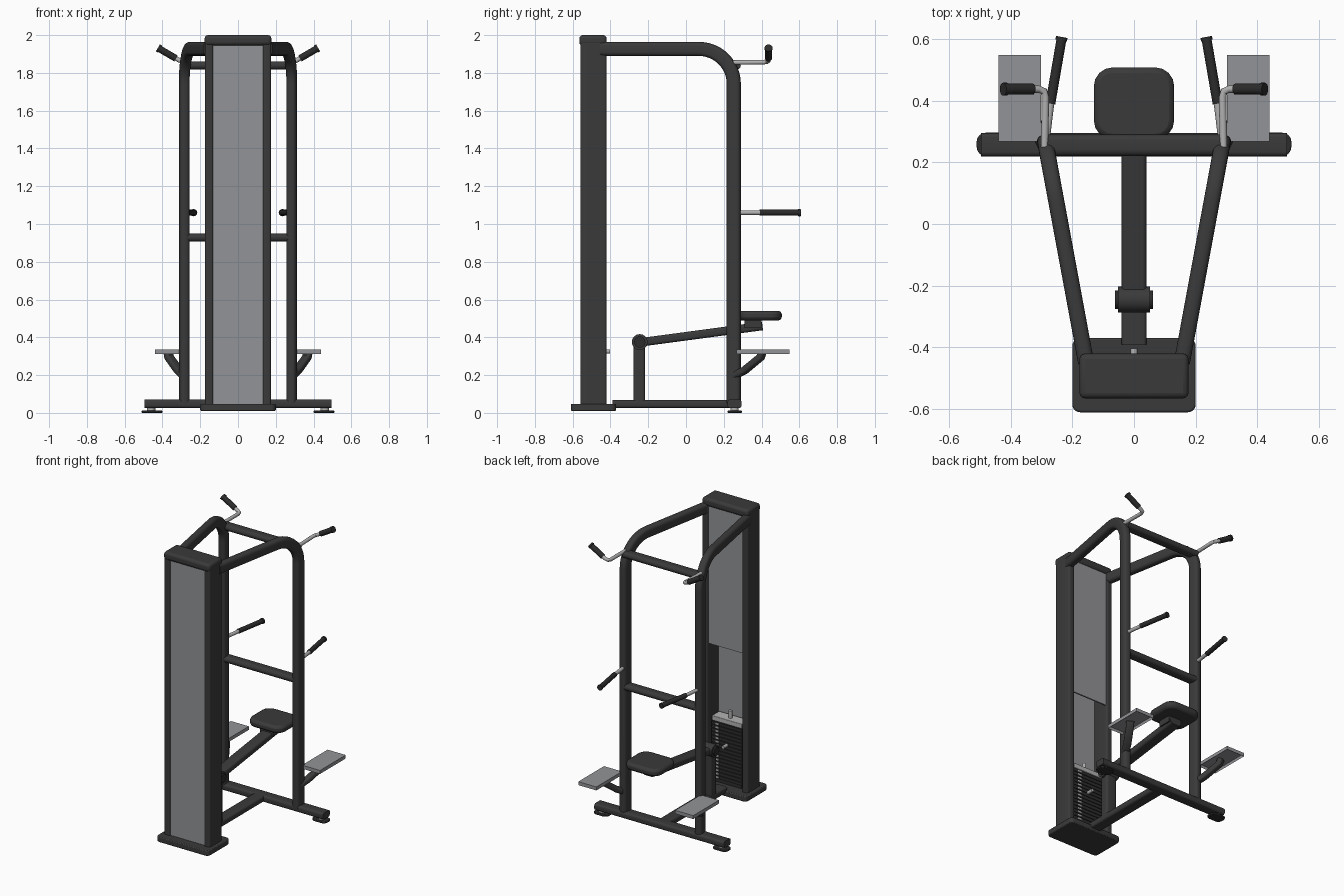
import bpy, bmesh, math
from mathutils import Vector

if "Cube" in bpy.data.objects:
    bpy.data.objects.remove(bpy.data.objects["Cube"])


def material(name, rgb):
    m = bpy.data.materials.new(name)
    m.diffuse_color = (*rgb, 1)
    m.use_nodes = True
    m.node_tree.nodes["Principled BSDF"].inputs["Base Color"].default_value = m.diffuse_color
    return m


DARK = material("charcoal paint", (0.042, 0.042, 0.042))
BLACK = material("black rubber", (0.025, 0.025, 0.025))
PANEL = material("grey panel", (0.29, 0.295, 0.31))
STEEL = material("light steel", (0.45, 0.45, 0.45))


def finish(name, bm, mat, bevel=0.0, segments=3):
    bmesh.ops.recalc_face_normals(bm, faces=bm.faces)
    me = bpy.data.meshes.new(name)
    bm.to_mesh(me)
    bm.free()
    ob = bpy.data.objects.new(name, me)
    bpy.context.collection.objects.link(ob)
    me.materials.append(mat)
    if bevel:
        mod = ob.modifiers.new("Bevel", 'BEVEL')
        mod.width, mod.segments = bevel, segments
    bpy.ops.object.select_all(action='DESELECT')
    ob.select_set(True)
    bpy.context.view_layer.objects.active = ob
    bpy.ops.object.shade_smooth_by_angle(angle=math.radians(35))
    return ob


def box(name, x, y, z, mat, bevel=0.0):
    """Box from (min, max) ranges."""
    bm = bmesh.new()
    bmesh.ops.create_cube(bm, size=1)
    for v in bm.verts:
        v.co = [(r[0] + r[1]) / 2 + c * (r[1] - r[0]) for c, r in zip(v.co, (x, y, z))]
    return finish(name, bm, mat, bevel)


def rounded_rect(w, h, r, n=5):
    """Outline of a rounded rectangle; r = w/2 = h/2 gives a circle."""
    pts = []
    for k, (sx, sy) in enumerate(((1, 1), (-1, 1), (-1, -1), (1, -1))):
        for i in range(n):
            a = math.pi / 2 * (k + i / (n - 1))
            pts.append((sx * (w / 2 - r) + r * math.cos(a), sy * (h / 2 - r) + r * math.sin(a)))
    return pts


def sweep(name, path, w, h, r, side, mat, bevel=0.0):
    """Sweep a rounded rectangle; w lies along the side direction."""
    path = [Vector(p) for p in path]
    outline = rounded_rect(w, h, r)
    bm, rings = bmesh.new(), []
    for i, p in enumerate(path):
        d_in = (p - path[max(i - 1, 0)]).normalized()
        d_out = (path[min(i + 1, len(path) - 1)] - p).normalized()
        t = (d_in + d_out).normalized()
        s = Vector(side)
        s = (s - t * s.dot(t)).normalized()
        u = t.cross(s)
        rings.append([bm.verts.new(p + s * a + u * b) for a, b in outline])
    n = len(outline)
    for a, b in zip(rings, rings[1:]):
        for j in range(n):
            bm.faces.new((a[j], a[(j + 1) % n], b[(j + 1) % n], b[j]))
    bm.faces.new(rings[0])
    bm.faces.new(rings[-1])
    bmesh.ops.remove_doubles(bm, verts=bm.verts, dist=1e-5)
    return finish(name, bm, mat, bevel, 2)


def rod(name, path, r, mat, side=(0, 0, 1)):
    return sweep(name, path, 2 * r, 2 * r, r, side, mat)


def slab(name, x, y, z, r, mat, bevel):
    """Flat plate with rounded corners in plan."""
    cx, cy = (x[0] + x[1]) / 2, (y[0] + y[1]) / 2
    return sweep(name, [(cx, cy, z[0]), (cx, cy, z[1])], x[1] - x[0], y[1] - y[0], r,
                 (1, 0, 0), mat, bevel)


# Weight tower: base, columns, cap and shrouds
slab("tower_base", (-.2, .2), (-.61, -.37), (.01, .048), .025, DARK, .006)
box("tower_cap", (-.177, .177), (-.565, -.42), (1.945, 2.0), DARK, .018)
box("front_shroud", (-.135, .135), (-.55, -.54), (.048, 1.95), PANEL)
box("rear_shroud", (-.135, .135), (-.44, -.43), (1.0, 1.95), PANEL)

# Weight stack with guide rods, top plate and selector pin
for i in range(16):
    z = .075 + i * .0245
    box("weight_plate", (-.115, .115), (-.525, -.445), (z, z + .0205), BLACK)
    box("weight_label", (.06, .085), (-.445, -.442), (z + .004, z + .0165), STEEL)
box("stack_core", (-.105, .105), (-.52, -.455), (.048, .465), BLACK)
box("stack_top_plate", (-.115, .115), (-.525, -.445), (.467, .5), STEEL, .004)
rod("stack_stem", [(0, -.485, .5), (0, -.485, .55)], .012, STEEL, (1, 0, 0))
rod("selector_pin", [(0, -.45, .325), (0, -.403, .325)], .011, STEEL)

# Floor frame
sweep("rear_floor_beam", [(-.495, .257, .048), (.495, .257, .048)], .045, .075, .014, (0, 0, 1), DARK)
sweep("floor_spine", [(0, -.39, .048), (0, .25, .048)], .082, .043, .013, (1, 0, 0), DARK)

# Seat post, pivot, swing arm and pad
sweep("seat_post", [(0, -.247, .05), (0, -.247, .37)], .08, .062, .014, (1, 0, 0), DARK)
rod("pivot_barrel", [(-.052, -.245, .375), (.052, -.245, .375)], .042, DARK)
for s in (-1, 1):
    rod("pivot_cap", [(s * .05, -.245, .375), (s * .062, -.245, .375)], .03, BLACK)
sweep("seat_arm", [(0, -.245, .373), (0, .405, .46)], .08, .045, .014, (1, 0, 0), DARK)
box("seat_bracket", (-.05, .05), (.31, .40), (.45, .50), DARK)
slab("seat_pad", (-.13, .13), (.275, .507), (.49, .54), .06, DARK, .017)

# Cross braces between the uprights
for name, z in (("upper_brace", 1.84), ("middle_brace", .928)):
    sweep(name, [(-.285, .255, z), (.285, .255, z)], .042, .07, .02, (0, 0, 1), DARK)

# Paired parts on the left and right
for s, tag in ((-1, "left_"), (1, "right_")):
    sweep(tag + "tower_column", [(s * .153, -.49, .045), (s * .153, -.49, 1.97)],
          .045, .138, .012, (1, 0, 0), DARK)

    # Main tube: roof arm, bend and upright in one sweep
    R, cy, cz = .185, .068, 1.742
    yz = [(-.45, cz + R)] + [(cy + R * math.sin(a), cz + R * math.cos(a))
                             for a in (math.pi / 2 * i / 12 for i in range(13))] + [(.253, .05)]
    path = [(s * (.155 + .13 * (y + .45) / .703), y, z) for y, z in yz]
    sweep(tag + "main_tube", path, .052, .074, .02, (1, -s * .185, 0), DARK)

    # Floor foot
    slab(tag + "foot", sorted((s * .40, s * .51)), (.22, .296), (0, .012), .03, BLACK, .003)
    rod(tag + "foot_stem", [(s * .46, .257, .01), (s * .46, .257, .035)], .022, STEEL, (1, 0, 0))

    # Footrest: shallow tray open underneath, on an angled support
    bm = bmesh.new()
    bmesh.ops.create_cube(bm, size=1)
    for v in bm.verts:
        v.co = (s * .37 + v.co.x * .138, .408 + v.co.y * .28, .323 + v.co.z * .024)
    under = [f for f in bm.faces if f.calc_center_median().z < .315]
    bmesh.ops.inset_region(bm, faces=under, thickness=.006)
    for v in under[0].verts:
        v.co.z += .017
    finish(tag + "footrest", bm, PANEL)
    sweep(tag + "footrest_support", [(s * .285, .25, .195), (s * .315, .31, .225), (s * .365, .395, .295),
                                     (s * .37, .405, .326)], .05, .038, .014, (1, -s * .6, 0), DARK)

    # Upper handle: bent steel rod with a rising grip
    rod(tag + "upper_handle_rod", [(s * .29, .25, 1.855), (s * .287, .41, 1.857), (s * .292, .43, 1.859),
                                   (s * .31, .437, 1.866), (s * .36, .437, 1.895)], .012, STEEL)
    rod(tag + "upper_handle_grip", [(s * .328, .437, 1.876), (s * .42, .437, 1.93)], .018, BLACK)
    rod(tag + "upper_grip_collar", [(s * .413, .437, 1.926), (s * .424, .437, 1.9325)], .021, BLACK)

    # Lower handle: straight rod with a grip angled inward
    rod(tag + "lower_handle_rod", [(s * .285, .27, 1.06), (s * .268, .41, 1.06)], .012, STEEL)
    rod(tag + "lower_handle_grip", [(s * .271, .39, 1.06), (s * .234, .604, 1.06)], .016, BLACK)
    rod(tag + "lower_grip_collar", [(s * .236, .595, 1.06), (s * .234, .606, 1.06)], .019, BLACK)
